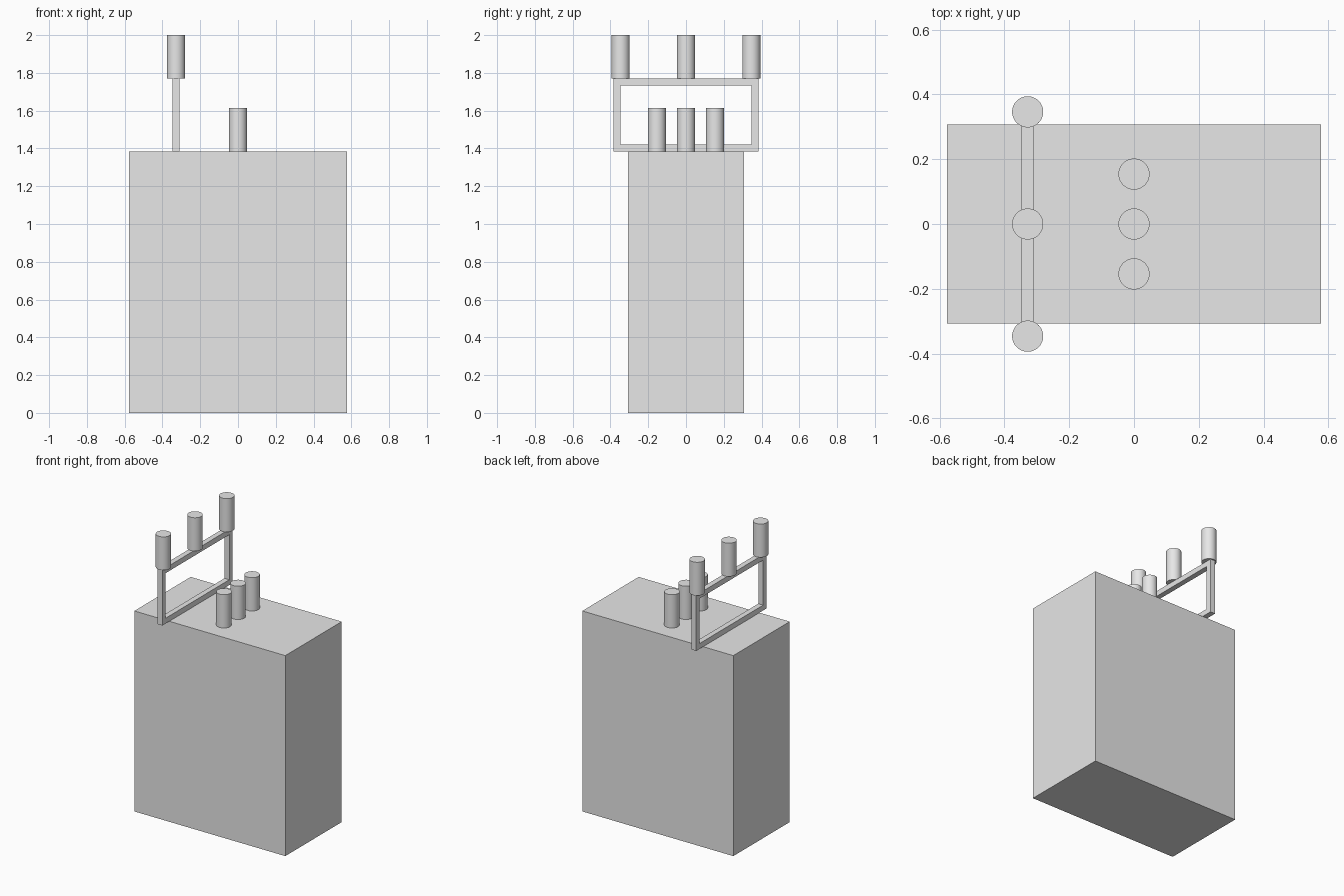
import bpy
import math

if "Cube" in bpy.data.objects:
    bpy.data.objects.remove(bpy.data.objects["Cube"], do_unlink=True)

grey = bpy.data.materials.new("light_grey")
grey.use_nodes = True
grey.diffuse_color = (0.8, 0.8, 0.8, 1)
grey.node_tree.nodes["Principled BSDF"].inputs["Base Color"].default_value = (0.8, 0.8, 0.8, 1)


def box(name, size, centre):
    bpy.ops.mesh.primitive_cube_add(size=1, location=centre)
    obj = bpy.context.object
    obj.name = name
    obj.scale = size
    bpy.ops.object.transform_apply(location=False, rotation=False, scale=True)
    obj.data.materials.append(grey)


def post(name, x, y, bottom):
    bpy.ops.mesh.primitive_cylinder_add(vertices=48, radius=0.048, depth=POST_H,
                                        location=(x, y, bottom + POST_H / 2))
    obj = bpy.context.object
    obj.name = name
    bpy.ops.object.shade_smooth_by_angle(angle=math.radians(30))
    obj.data.materials.append(grey)


TOP = 1.385        # top of the cabinet
POST_H = 0.23      # height of every terminal
FRAME_X = -0.328
FRAME_TOP = 2 - POST_H
HALF = 0.384       # half the frame's length
BAR = 0.037        # bar thickness

# Cabinet
box("cabinet", (1.154, 0.615, TOP), (0, 0, TOP / 2))

# Rectangular frame: rails run full length, uprights fit between them
for name, z in (("lower_rail", TOP + BAR / 2), ("upper_rail", FRAME_TOP - BAR / 2)):
    box(name, (BAR, 2 * HALF, BAR), (FRAME_X, 0, z))
for name, side in (("front_upright", -1), ("back_upright", 1)):
    box(name, (BAR, BAR, FRAME_TOP - TOP - 2 * BAR),
        (FRAME_X, side * (HALF - BAR / 2), (TOP + FRAME_TOP) / 2))

# Terminals on the frame and on the cabinet
for name, side in (("front", -1), ("middle", 0), ("back", 1)):
    post(name + "_frame_terminal", FRAME_X, side * 0.346, FRAME_TOP)
    post(name + "_cabinet_terminal", 0, side * 0.154, TOP)
